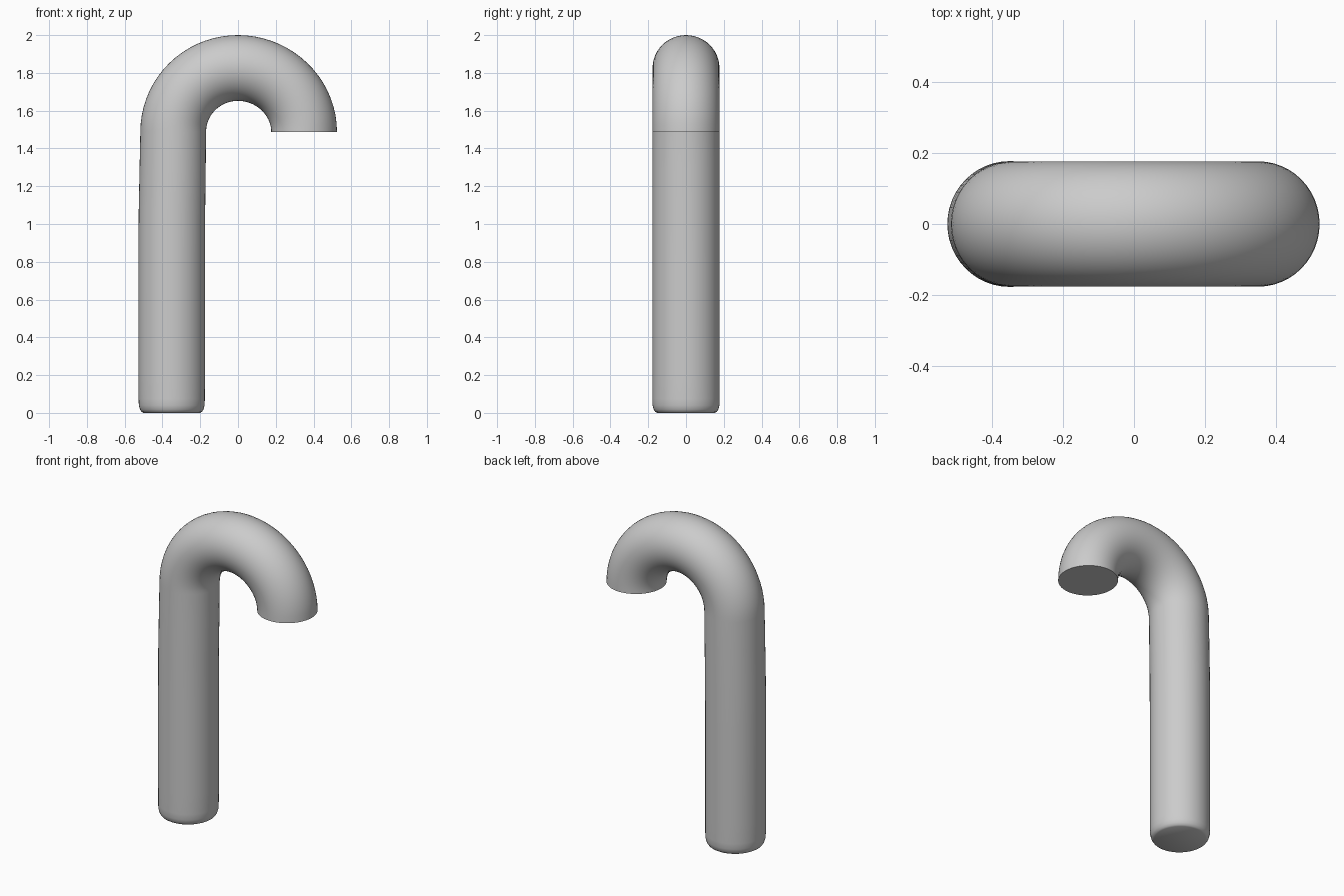
import bpy, bmesh, math
from mathutils import Vector

if "Cube" in bpy.data.objects:
    bpy.data.objects.remove(bpy.data.objects["Cube"])

SIDES = 48
ARC_STEPS = 36

# Centre line (x, z) with tube radius: rounded foot, then straight shaft
path = [(-0.351, 0.0, 0.150), (-0.351, 0.006, 0.160), (-0.351, 0.018, 0.168),
        (-0.351, 0.04, 0.174), (-0.351, 0.075, 0.1755), (-0.351, 0.2, 0.176),
        (-0.351, 0.8, 0.176), (-0.350, 1.05, 0.176), (-0.346, 1.3, 0.175)]

# Crook: half turn over the top, ending slightly wider on the right
for i in range(ARC_STEPS + 1):
    a = math.pi * (1 - i / ARC_STEPS)
    rx = 0.343 if a > math.pi / 2 else 0.343 + 0.007 * math.cos(a)
    path.append((rx * math.cos(a), 1.488 + 0.338 * math.sin(a), 0.174))

bm = bmesh.new()
rings = []
for i, (x, z, r) in enumerate(path):
    before, after = path[max(i - 1, 0)], path[min(i + 1, len(path) - 1)]
    t = Vector((after[0] - before[0], 0, after[1] - before[1])).normalized()
    if i == len(path) - 1:
        t = Vector((0, 0, -1))
    n = Vector((t.z, 0, -t.x))
    ring = []
    for k in range(SIDES):
        a = 2 * math.pi * k / SIDES
        p = Vector((x, 0, z)) + n * (r * math.cos(a))
        p.y = min(r + 0.003, 0.1775) * math.sin(a)
        ring.append(bm.verts.new(p))
    rings.append(ring)

# Tube skin and flat end caps
for a, b in zip(rings, rings[1:]):
    for k in range(SIDES):
        j = (k + 1) % SIDES
        bm.faces.new((a[k], a[j], b[j], b[k]))
bm.faces.new(rings[0])
bm.faces.new(rings[-1])
bmesh.ops.recalc_face_normals(bm, faces=bm.faces)

mesh = bpy.data.meshes.new("hooked_cane")
bm.to_mesh(mesh)
bm.free()
cane = bpy.data.objects.new("hooked_cane", mesh)
bpy.context.collection.objects.link(cane)
bpy.context.view_layer.objects.active = cane
cane.select_set(True)
bpy.ops.object.shade_smooth_by_angle(angle=math.radians(35))
